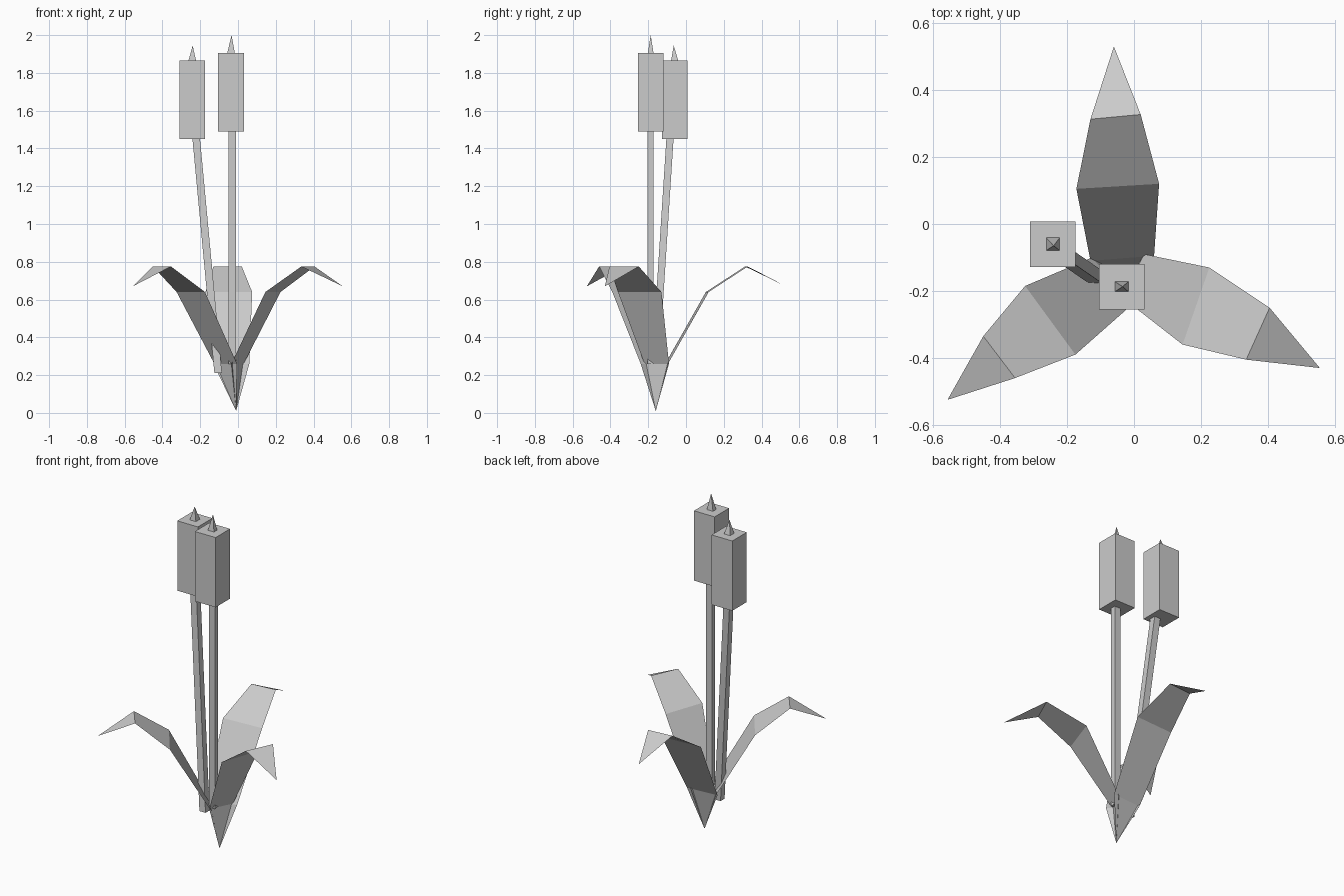
import bpy
from mathutils import Vector

default_cube = bpy.data.objects.get("Cube")
if default_cube:
    bpy.data.objects.remove(default_cube, do_unlink=True)

GREY = (0.6, 0.6, 0.6, 1.0)
material = bpy.data.materials.new("plain grey")
material.use_nodes = True
material.diffuse_color = GREY
material.node_tree.nodes["Principled BSDF"].inputs["Base Color"].default_value = GREY


def make_object(name, verts, faces):
    mesh = bpy.data.meshes.new(name)
    mesh.from_pydata([tuple(v) for v in verts], [], faces)
    mesh.materials.append(material)
    mesh.update()
    obj = bpy.data.objects.new(name, mesh)
    bpy.context.collection.objects.link(obj)
    return obj


def square_ring(centre, half_x, half_y):
    corners = [(-1, -1), (1, -1), (1, 1), (-1, 1)]
    return [Vector(centre) + Vector((sx * half_x, sy * half_y, 0)) for sx, sy in corners]


def prism(name, bottom, top):
    """Four-sided solid between two square rings."""
    sides = [(i, (i + 1) % 4, (i + 1) % 4 + 4, i + 4) for i in range(4)]
    return make_object(name, bottom + top, sides + [(3, 2, 1, 0), (4, 5, 6, 7)])


def pyramid(name, ring, apex):
    sides = [(i, (i + 1) % 4, 4) for i in range(4)]
    return make_object(name, ring + [Vector(apex)], sides + [(3, 2, 1, 0)])


# Leaves: thin folded blades that share one root point
ROOT = (-0.01, -0.16, 0.01)
ROW_HEIGHTS = (0.26, 0.64, 0.775)
TIP_HEIGHT = 0.67


def leaf(name, rows, tip):
    """Each row gives the two edge points of a fold, from root to tip."""
    verts = [ROOT]
    for (left, right), z in zip(rows, ROW_HEIGHTS):
        verts += [(*left, z), (*right, z)]
    verts.append((*tip, TIP_HEIGHT))
    last = len(verts) - 1
    faces = [(0, 2, 1), (last - 2, last - 1, last)]
    faces += [(i, i + 1, i + 3, i + 2) for i in range(1, last - 2, 2)]
    return make_object(name, verts, faces)


leaf("back_leaf",
     [((-0.13, -0.11), (0.06, -0.095)),
      ((-0.172, 0.105), (0.075, 0.12)),
      ((-0.13, 0.313), (0.02, 0.327))],
     (-0.06, 0.53))
leaf("right_leaf",
     [((-0.005, -0.24), (-0.125, -0.1)),
      ((-0.175, -0.39), (-0.325, -0.185)),
      ((-0.355, -0.46), (-0.45, -0.335))],
     (-0.557, -0.525))
leaf("left_leaf",
     [((0.03, -0.09), (-0.035, -0.22)),
      ((0.225, -0.13), (0.145, -0.36)),
      ((0.405, -0.25), (0.335, -0.405))],
     (0.555, -0.43))


# Reeds: stem, square seed head and pointed spike
def reed(prefix, foot, neck, head, spike_top, half_y):
    half_x, head_half, head_height = 0.02, 0.068, 0.415
    head_top = Vector(head) + Vector((0, 0, head_height))
    prism(prefix + "_stem", square_ring(foot, half_x, half_y),
          square_ring(neck, half_x, half_y))
    prism(prefix + "_seed_head", square_ring(head, head_half, head_half),
          square_ring(head_top, head_half, head_half))
    pyramid(prefix + "_spike", square_ring(head_top, half_x, half_y), spike_top)


reed("front_reed", (-0.03, -0.188, 0.26), (-0.03, -0.188, 1.49),
     (-0.037, -0.187, 1.49), (-0.034, -0.187, 2.0), 0.015)
reed("leaning_reed", (-0.105, -0.165, 0.21), (-0.221, -0.085, 1.45),
     (-0.242, -0.06, 1.45), (-0.24, -0.065, 1.945), 0.019)
